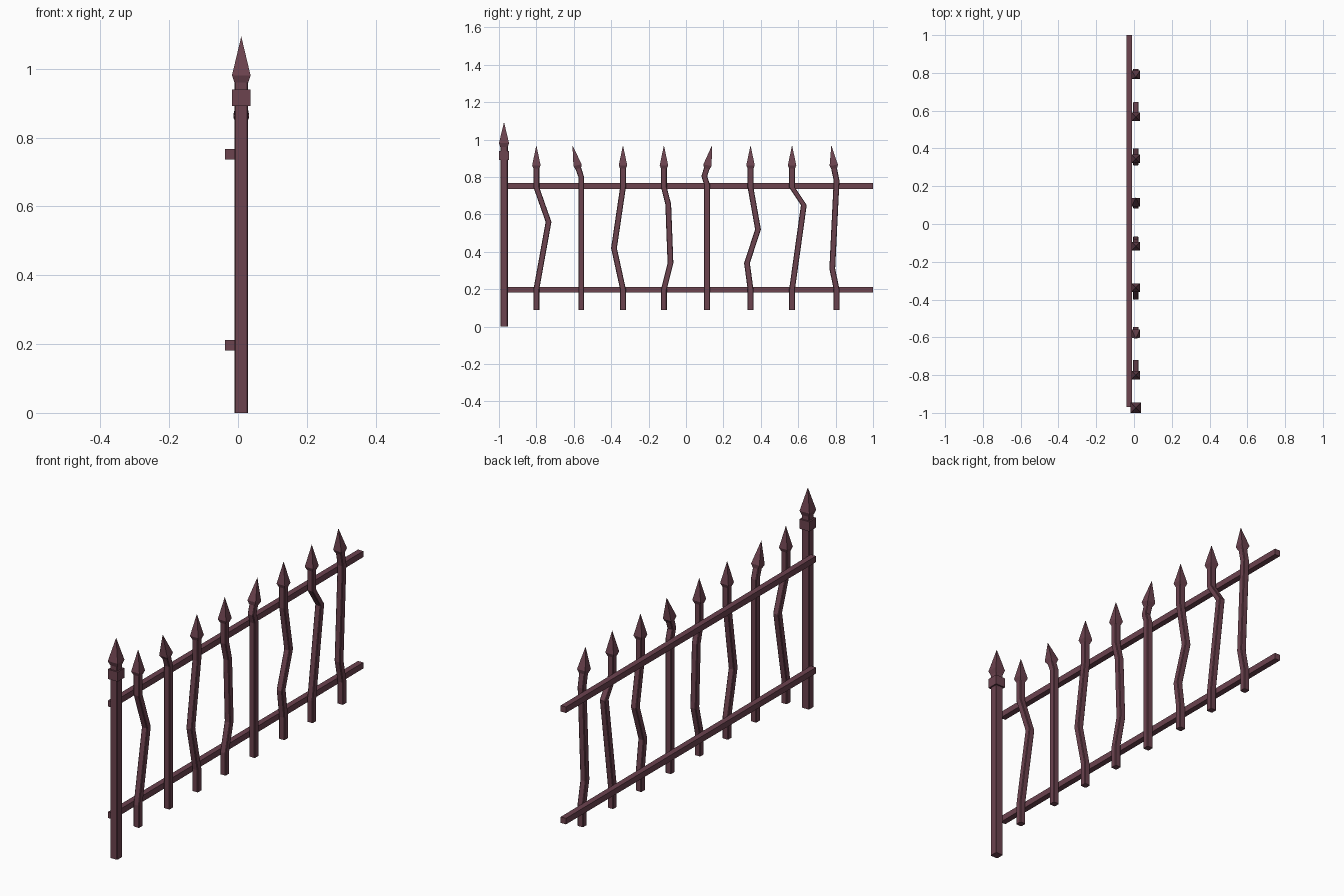
import bpy, bmesh
from mathutils import Vector

if "Cube" in bpy.data.objects:
    bpy.data.objects.remove(bpy.data.objects["Cube"])

iron = bpy.data.materials.new("iron")
iron.diffuse_color = (0.15, 0.056, 0.078, 1)
iron.use_nodes = True
iron.node_tree.nodes["Principled BSDF"].inputs["Base Color"].default_value = iron.diffuse_color
CX = 0.0095  # shared centre of post and pickets


def loft(bm, rings, chamfer=0.0):
    """Skin square rings (centre, half width, up direction) into a closed solid."""
    loops = []
    for c, h, up in rings:
        u, v = Vector((1, 0, 0)), Vector(up).normalized().cross(Vector((1, 0, 0)))
        k = h * (1 - chamfer)
        if h == 0:
            pts = [(0, 0)]
        elif chamfer:
            pts = [(h, -k), (h, k), (k, h), (-k, h), (-h, k), (-h, -k), (-k, -h), (k, -h)]
        else:
            pts = [(h, -h), (h, h), (-h, h), (-h, -h)]
        loops.append([bm.verts.new(Vector(c) + u * a + v * b) for a, b in pts])
    for lo, hi in zip(loops, loops[1:]):
        n = len(lo)
        for i in range(n):
            j = (i + 1) % n
            bm.faces.new((lo[i], lo[j], hi[0]) if len(hi) == 1 else (lo[i], lo[j], hi[j], hi[i]))
    bm.faces.new(loops[0][::-1])
    if len(loops[-1]) > 1:
        bm.faces.new(loops[-1])


def finish(name, bm):
    bmesh.ops.recalc_face_normals(bm, faces=bm.faces)
    me = bpy.data.meshes.new(name)
    bm.to_mesh(me)
    bm.free()
    me.materials.append(iron)
    bpy.context.collection.objects.link(bpy.data.objects.new(name, me))


def straight(name, y, steps, chamfer=0.0):
    bm = bmesh.new()
    loft(bm, [((CX, y, z), h, (0, 0, 1)) for z, h in steps], chamfer)
    finish(name, bm)


# Corner post with collar and spear head
PY = -0.973
straight("post", PY, [(0, 0.02), (0.965, 0.02)], 0.15)
straight("post_collar", PY, [(0.892, 0.027), (0.94, 0.027)])
straight("post_spear", PY, [(0.96, 0.02), (0.981, 0.027), (1.094, 0)])

# Two horizontal rails behind the pickets
for name, z in (("lower_rail", 0.197), ("upper_rail", 0.752)):
    bm = bmesh.new()
    bmesh.ops.create_cube(bm, size=1)
    for v in bm.verts:
        v.co = Vector((-0.024 + v.co.x * 0.029, 0.0155 + v.co.y * 1.969, z + v.co.z * 0.03))
    finish(name, bm)

# Bent pickets: base y, bends (y, z), spear shoulder y, spear tip y
pickets = [
    (-0.800, [(-0.735, 0.56), (-0.80, 0.745)], -0.80, -0.80),
    (-0.560, [(-0.56, 0.80)], -0.58, -0.607),
    (-0.337, [(-0.385, 0.42), (-0.337, 0.745)], -0.337, -0.337),
    (-0.118, [(-0.083, 0.34), (-0.095, 0.655), (-0.118, 0.745)], -0.118, -0.118),
    (0.112, [(0.112, 0.76), (0.098, 0.805)], 0.115, 0.139),
    (0.345, [(0.326, 0.34), (0.385, 0.52), (0.345, 0.745)], 0.345, 0.345),
    (0.567, [(0.63, 0.65), (0.567, 0.745)], 0.567, 0.567),
    (0.805, [(0.782, 0.31), (0.805, 0.78)], 0.79, 0.777),
]
for i, (y0, bends, ys, yt) in enumerate(pickets, 1):
    up = Vector((0, yt - ys, 0.107))
    shoulder = Vector((CX, ys, 0.863))
    neck = shoulder - up.normalized() * 0.018
    bm = bmesh.new()
    path = [(y0, 0.09), (y0, 0.20)] + bends
    loft(bm, [((CX, y, z), 0.0155, (0, 0, 1)) for y, z in path] + [(neck, 0.0155, up)], 0.2)
    loft(bm, [(neck, 0.0155, up), (shoulder, 0.0225, up), (shoulder + up, 0, up)])
    finish(f"picket_{i}", bm)
